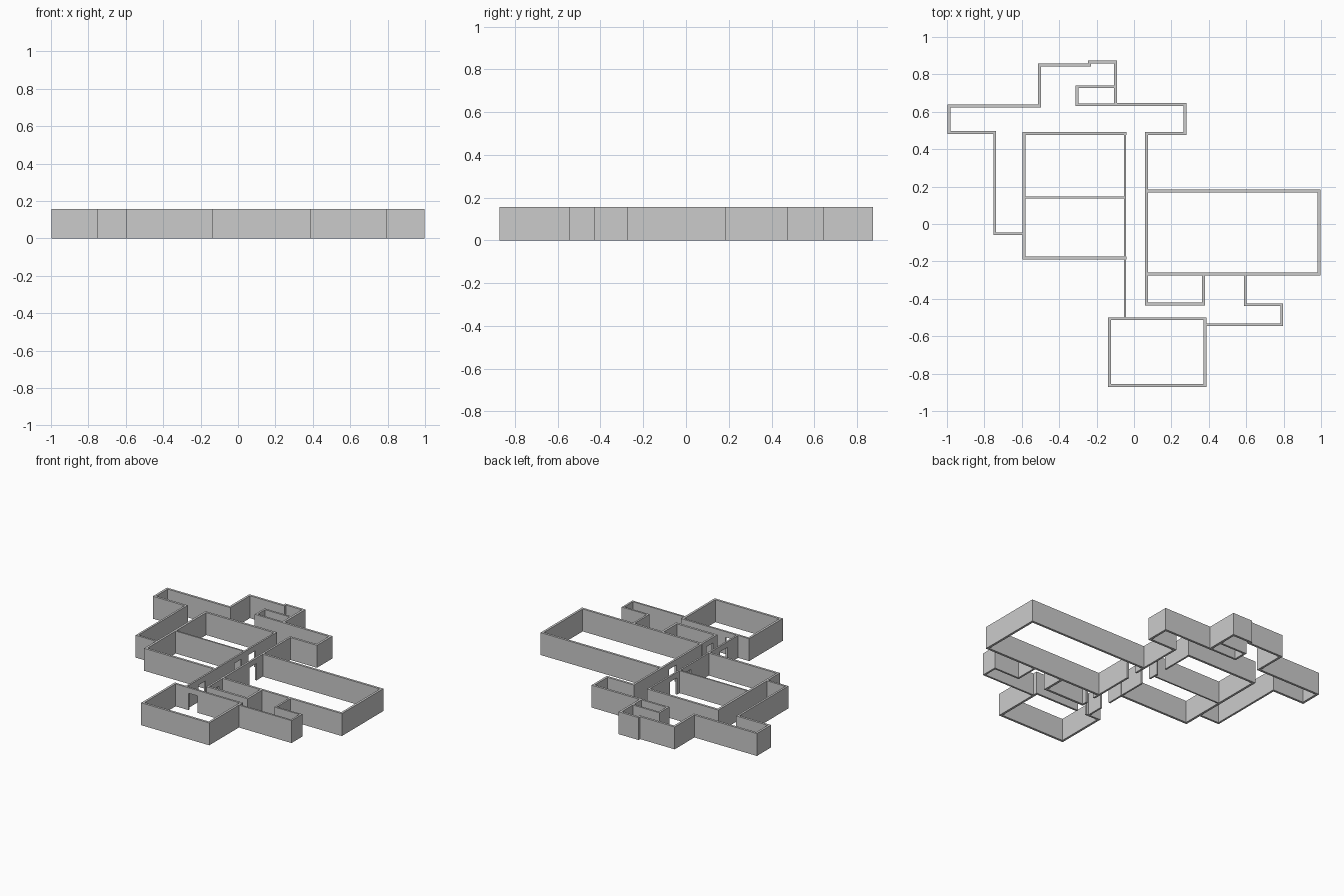
import bpy, bmesh
from mathutils import Matrix, Vector

if "Cube" in bpy.data.objects:
    bpy.data.objects.remove(bpy.data.objects["Cube"])

H = 0.157      # wall height
T = 0.016      # wall thickness
DOOR_H = 0.118 # door opening height


def box(bm, lo, hi):
    lo, hi = Vector(lo), Vector(hi)
    m = Matrix.Translation((lo + hi) / 2) @ Matrix.Diagonal((*(hi - lo), 1))
    bmesh.ops.create_cube(bm, size=1, matrix=m)


def finish(name, bm):
    me = bpy.data.meshes.new(name)
    bm.to_mesh(me)
    bm.free()
    bpy.context.collection.objects.link(bpy.data.objects.new(name, me))


def walls(name, pts, t=T, closed=False):
    """Straight axis-aligned walls along a centre line, square corners."""
    bm = bmesh.new()
    pts = pts + pts[:1] if closed else pts
    for (x0, y0), (x1, y1) in zip(pts, pts[1:]):
        box(bm, (min(x0, x1) - t / 2, min(y0, y1) - t / 2, 0),
            (max(x0, x1) + t / 2, max(y0, y1) + t / 2, H))
    finish(name, bm)


def door_wall(name, axis, pos, a, b, doors, t=T):
    """Wall along an axis with door openings under lintels."""
    bm = bmesh.new()

    def piece(s, e, z0):
        if axis == 'y':
            box(bm, (pos - t / 2, s, z0), (pos + t / 2, e, H))
        else:
            box(bm, (s, pos - t / 2, z0), (e, pos + t / 2, H))
    s = a - t / 2
    for d0, d1 in doors:
        piece(s, d0, 0)
        piece(d0, d1, DOOR_H)
        s = d1
    piece(s, b + t / 2, 0)
    finish(name, bm)


# Back outline, from the left wing round to the right alcove
walls("back_outer_wall", [(-0.745, 0.49), (-0.99, 0.49), (-0.99, 0.632), (-0.505, 0.632),
                          (-0.505, 0.85), (-0.238, 0.85), (-0.238, 0.867), (-0.098, 0.867),
                          (-0.098, 0.638), (0.272, 0.638), (0.272, 0.483), (0.067, 0.483)])
walls("closet_wall", [(-0.098, 0.733), (-0.305, 0.733), (-0.305, 0.638), (-0.098, 0.638)], 0.014)

# Left side passage
walls("left_passage_wall", [(-0.745, 0.49), (-0.745, -0.053), (-0.587, -0.053)], 0.014)

# Two left rooms and their divider
walls("left_rooms_wall", [(-0.048, 0.483), (-0.587, 0.483), (-0.587, -0.183), (-0.048, -0.183)])
walls("left_rooms_divider", [(-0.587, 0.142), (-0.048, 0.142)], 0.011)

# Corridor walls with doors
door_wall("corridor_left_wall", 'y', -0.048, -0.507, 0.483,
          [(-0.38, -0.30), (0.02, 0.10), (0.175, 0.255)], 0.012)
door_wall("corridor_right_wall", 'y', 0.067, -0.427, 0.483,
          [(-0.385, -0.315), (0.02, 0.10)], 0.014)

# Large right room, small room and front right alcove
walls("large_room_wall", [(0.067, 0.177), (0.99, 0.177), (0.99, -0.267), (0.067, -0.267)])
walls("small_room_wall", [(0.067, -0.427), (0.372, -0.427), (0.372, -0.267)])
walls("alcove_wall", [(0.595, -0.267), (0.595, -0.432), (0.79, -0.432), (0.79, -0.538),
                      (0.38, -0.538)], 0.013)

# Front room with a door to the corridor
walls("front_room_wall", [(-0.132, -0.507), (-0.132, -0.864), (0.38, -0.864), (0.38, -0.507)])
door_wall("front_room_back_wall", 'x', -0.507, -0.132, 0.38, [(-0.025, 0.045)], 0.014)
